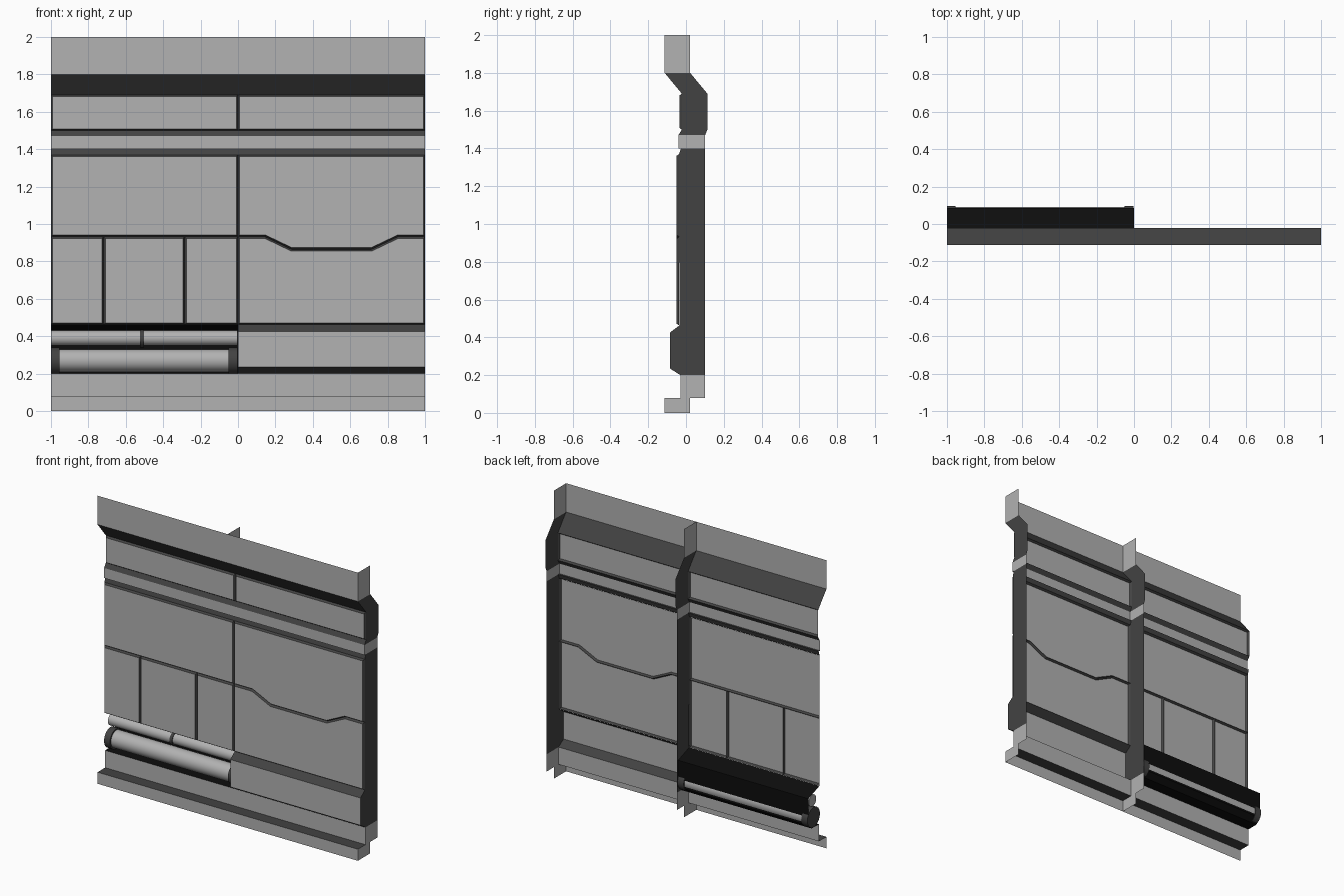
import bpy, bmesh, math

if "Cube" in bpy.data.objects:
    bpy.data.objects.remove(bpy.data.objects["Cube"])


def colour(name, v):
    mat = bpy.data.materials.new(name)
    mat.diffuse_color = (v, v, v, 1)
    mat.use_nodes = True
    mat.node_tree.nodes["Principled BSDF"].inputs["Base Color"].default_value = mat.diffuse_color
    return mat


MATS = [colour("plate_grey", 0.444), colour("dark_trim", 0.055), colour("recess_black", 0.004)]
GREY, DARK, BLACK = range(3)


def finish(name, bm):
    mesh = bpy.data.meshes.new(name)
    bm.to_mesh(mesh)
    bm.free()
    for m in MATS:
        mesh.materials.append(m)
    obj = bpy.data.objects.new(name, mesh)
    bpy.context.collection.objects.link(obj)
    return obj


def strip(name, profile, x0, x1, tones):
    """Sheet made by sweeping a (y, z) profile, listed top to bottom, along x."""
    bm = bmesh.new()
    rows = [[bm.verts.new((x, y, z)) for x in (x0, x1)] for y, z in profile]
    for a, b, tone in zip(rows, rows[1:], tones):
        bm.faces.new((a[0], b[0], b[1], a[1])).material_index = tone
    return finish(name, bm)


def panel(name, outline, front, base, rim=0.009):
    """Raised panel with dark sloped rim; neighbouring rims form V grooves."""
    bm = bmesh.new()
    face = bm.faces.new([bm.verts.new((x, base, z)) for x, z in outline])
    bm.normal_update()
    bmesh.ops.inset_region(bm, faces=[face], thickness=rim, depth=0,
                           use_boundary=True, use_even_offset=True)
    for f in bm.faces:
        f.material_index = GREY if f == face else DARK
    for v in face.verts:
        v.co.y = front
    return finish(name, bm)


def rect(x0, x1, z0, z1):
    return [(x0, z0), (x1, z0), (x1, z1), (x0, z1)]


def cylinder(name, x0, x1, y, z, r, tone):
    bpy.ops.mesh.primitive_cylinder_add(
        vertices=32, radius=r, depth=x1 - x0,
        location=((x0 + x1) / 2, y, z), rotation=(0, math.pi / 2, 0))
    obj = bpy.context.object
    obj.name = name
    obj.data.materials.append(MATS[tone])
    bpy.ops.object.shade_smooth_by_angle(angle=math.radians(35))


# wall sheets, top to bottom
cornice = [(-0.113, 2.0), (-0.113, 1.8), (-0.022, 1.69)]
rail = [(-0.022, 1.5), (-0.04, 1.47), (-0.04, 1.4), (-0.027, 1.4), (-0.037, 1.37)]
bulge = [(-0.035, 0.463), (-0.085, 0.425), (-0.085, 0.235), (-0.03, 0.2)]
recess = [(-0.035, 0.463), (0.086, 0.42), (0.086, 0.235), (0.05, 0.2), (-0.03, 0.2)]
skirting = [(-0.03, 0.2), (-0.03, 0.08), (-0.113, 0.08), (-0.113, 0.0)]
strip("cornice", cornice, -1, 1, [GREY, DARK])
strip("middle_rail", rail, -1, 1, [DARK, GREY, DARK, DARK])
strip("lower_bulge", bulge, 0, 1, [DARK, GREY, DARK])
strip("pipe_recess", recess, -1, 0, [BLACK] * 4)
strip("skirting", skirting, -1, 1, [GREY, DARK, GREY])

# upper panels
for side, x0 in (("left", -1), ("right", 0)):
    panel("upper_panel_" + side, rect(x0, x0 + 1, 1.5, 1.69), -0.035, -0.022)

# main panels on the left half
top, seam, bottom = 1.37, 0.932, 0.463
panel("main_panel_left", rect(-1, 0, seam, top), -0.05, -0.036)
cuts = [-1, -0.718, -0.285, 0]
for i, (x0, x1) in enumerate(zip(cuts, cuts[1:])):
    panel(f"lower_panel_left_{i + 1}", rect(x0, x1, bottom, seam), -0.05, -0.036)

# main panels on the right half, divided by a stepped seam
path = [(0, seam), (0.145, seam), (0.285, 0.865), (0.715, 0.865), (0.855, seam), (1, seam)]
panel("main_panel_right", path + [(1, top), (0, top)], -0.05, -0.036)
panel("lower_panel_right", [(0, bottom), (1, bottom)] + path[::-1], -0.05, -0.036)

# back ribs: stacked plates following the wall profile (front side, back side, tone)
rib_plates = [
    (cornice[:2], [(0.022, 1.8), (0.022, 2.0)], GREY),
    (cornice[1:] + rail[:2], [(0.101, 1.47), (0.113, 1.5), (0.113, 1.69), (0.022, 1.8)], DARK),
    (rail[1:3], [(0.101, 1.4), (0.101, 1.47)], GREY),
    (rail[3:] + bulge, [(0.101, 0.2), (0.101, 1.4)], DARK),
    (skirting[:2], [(0.101, 0.08), (0.101, 0.2)], GREY),
    (skirting[2:], [(0.022, 0), (0.022, 0.08)], GREY)]
for name, x in (("rib_middle", 0), ("rib_right", 1)):
    bm = bmesh.new()
    for front, back, tone in rib_plates:
        face = bm.faces.new([bm.verts.new((x, y, z)) for y, z in front + back])
        face.material_index = tone
    bm.normal_update()
    bmesh.ops.triangulate(bm, faces=bm.faces[:])
    finish(name, bm)

# pipes in the recess
cylinder("upper_pipe", -1, -0.003, 0.04, 0.39, 0.04, GREY)
cylinder("upper_pipe_clamp", -0.523, -0.502, 0.04, 0.387, 0.046, DARK)
cylinder("lower_pipe", -0.96, -0.04, 0.03, 0.27, 0.06, GREY)
cylinder("lower_pipe_collar_left", -1, -0.955, 0.028, 0.27, 0.069, DARK)
cylinder("lower_pipe_collar_right", -0.05, -0.003, 0.028, 0.27, 0.069, DARK)
